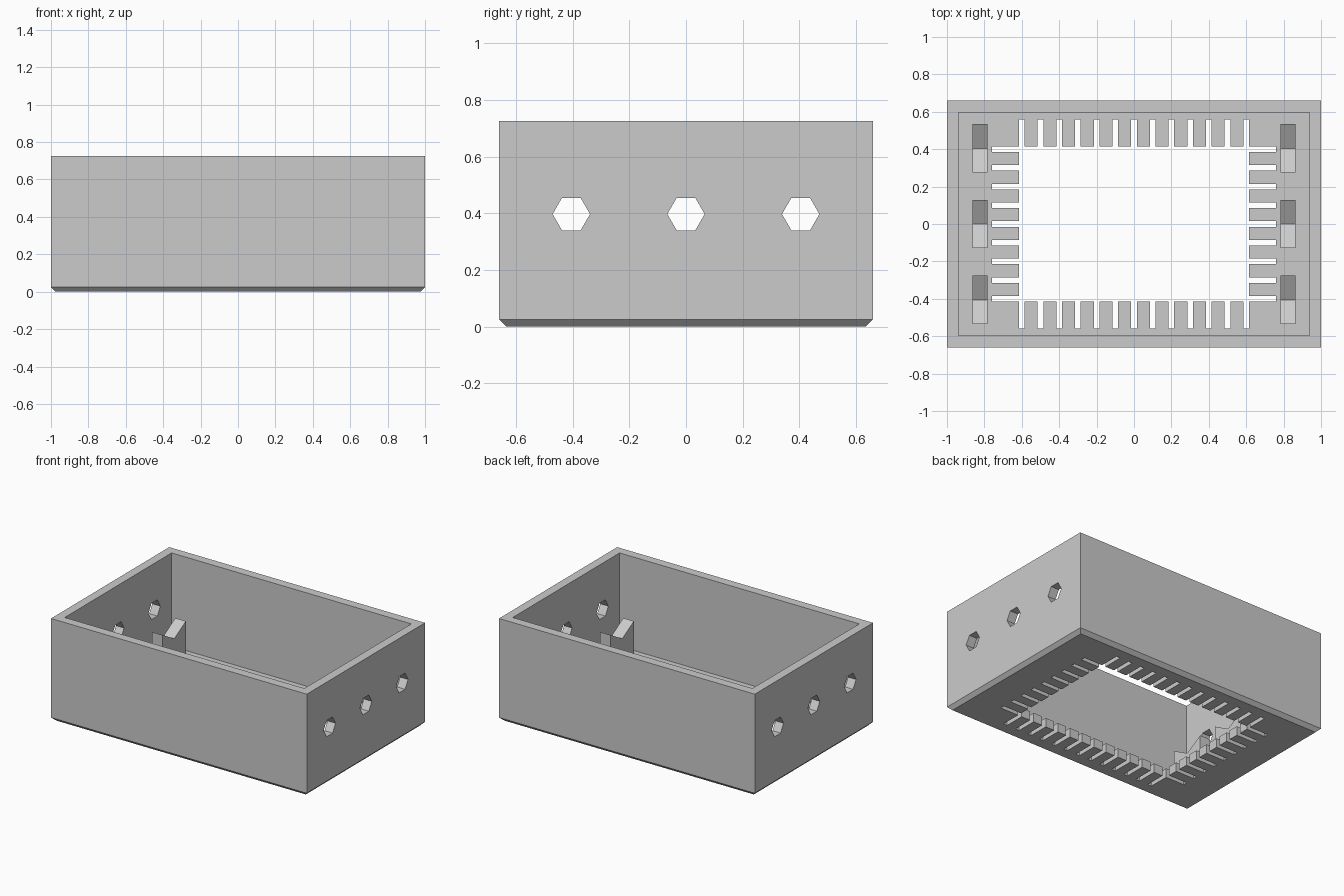
import bpy
import bmesh
from math import cos, sin, pi
from mathutils import Vector

if "Cube" in bpy.data.objects:
    bpy.data.objects.remove(bpy.data.objects["Cube"], do_unlink=True)

HX, HY, HEIGHT = 1.0, 0.66, 0.725
WALL = 0.063
HOLE_ROWS = (-0.405, 0.0, 0.405)

grey = bpy.data.materials.new("light_grey")
grey.use_nodes = True
colour = (0.6, 0.6, 0.6, 1)
grey.diffuse_color = colour
grey.node_tree.nodes["Principled BSDF"].inputs["Base Color"].default_value = colour


def prism(name, outline, sweep):
    """Solid made by sweeping a flat outline along a vector."""
    bm = bmesh.new()
    face = bm.faces.new([bm.verts.new(p) for p in outline])
    top = bmesh.ops.extrude_face_region(bm, geom=[face])["geom"]
    moved = [v for v in top if isinstance(v, bmesh.types.BMVert)]
    bmesh.ops.translate(bm, verts=moved, vec=Vector(sweep))
    bmesh.ops.recalc_face_normals(bm, faces=bm.faces)
    mesh = bpy.data.meshes.new(name)
    bm.to_mesh(mesh)
    bm.free()
    mesh.materials.append(grey)
    obj = bpy.data.objects.new(name, mesh)
    bpy.context.collection.objects.link(obj)
    return obj


def rectangle(hx, hy, z):
    return [(-hx, -hy, z), (hx, -hy, z), (hx, hy, z), (-hx, hy, z)]


def cut(target, cutter):
    """Subtract the cutter from the target, then discard the cutter."""
    cutter.hide_render = True
    mod = target.modifiers.new("cut", 'BOOLEAN')
    mod.operation, mod.solver, mod.object = 'DIFFERENCE', 'EXACT', cutter
    bpy.context.view_layer.objects.active = target
    bpy.ops.object.modifier_apply(modifier=mod.name)
    bpy.data.objects.remove(cutter, do_unlink=True)


def comb_outline(z):
    """Rectangular opening with a row of narrow slots along each side."""
    half, pitch, depth = 0.015, 0.1, 0.145
    open_x, open_y = 0.6 + half, 0.4 + half
    points = []
    # Each side: outward direction, running direction, edge distance, slot count
    sides = (((0, -1), (1, 0), open_y, 13), ((1, 0), (0, 1), open_x, 9),
             ((0, 1), (-1, 0), open_y, 13), ((-1, 0), (0, -1), open_x, 9))
    for out, run, edge, count in sides:
        out, run = Vector((*out, 0)), Vector((*run, 0))
        for i in range(count):
            centre = (i - (count - 1) / 2) * pitch
            for along, away in ((-half, 0), (-half, depth), (half, depth), (half, 0)):
                p = run * (centre + along) + out * (edge + away)
                p.z = z
                if not points or (p - points[-1]).length > 1e-4:
                    points.append(p)
    if (points[0] - points[-1]).length < 1e-4:
        points.pop()
    return points


# Tray body with chamfered bottom edges
tray = prism("tray", rectangle(HX, HY, 0), (0, 0, HEIGHT))
bm = bmesh.new()
bm.from_mesh(tray.data)
rim = [e for e in bm.edges if all(v.co.z < 0.01 for v in e.verts)]
bmesh.ops.bevel(bm, geom=rim, offset=0.025, segments=1, affect='EDGES')
bm.to_mesh(tray.data)
bm.free()

# Hollow interior and slotted floor opening
cut(tray, prism("cavity", rectangle(HX - WALL, HY - WALL, 0.065), (0, 0, 1)))
cut(tray, prism("floor_opening", comb_outline(-0.1), (0, 0, 0.3)))

# Hexagonal holes straight through both end walls
for y in HOLE_ROWS:
    hexagon = [(-1.2, y + 0.066 * cos(k * pi / 3), 0.397 + 0.066 * sin(k * pi / 3))
               for k in range(6)]
    cut(tray, prism("hex_hole", hexagon, (2.4, 0, 0)))

# Notched cradle blocks standing on the floor beside each hole
for side, x in (("left", 0.782), ("right", -0.864)):
    for y, place in zip(HOLE_ROWS, ("front", "middle", "back")):
        profile = [(-0.129, 0.06), (0.129, 0.06), (0.129, 0.308),
                   (0, 0.234), (-0.129, 0.308)]
        prism(f"{side}_{place}_cradle", [(x, y + dy, z) for dy, z in profile],
              (0.082, 0, 0))
